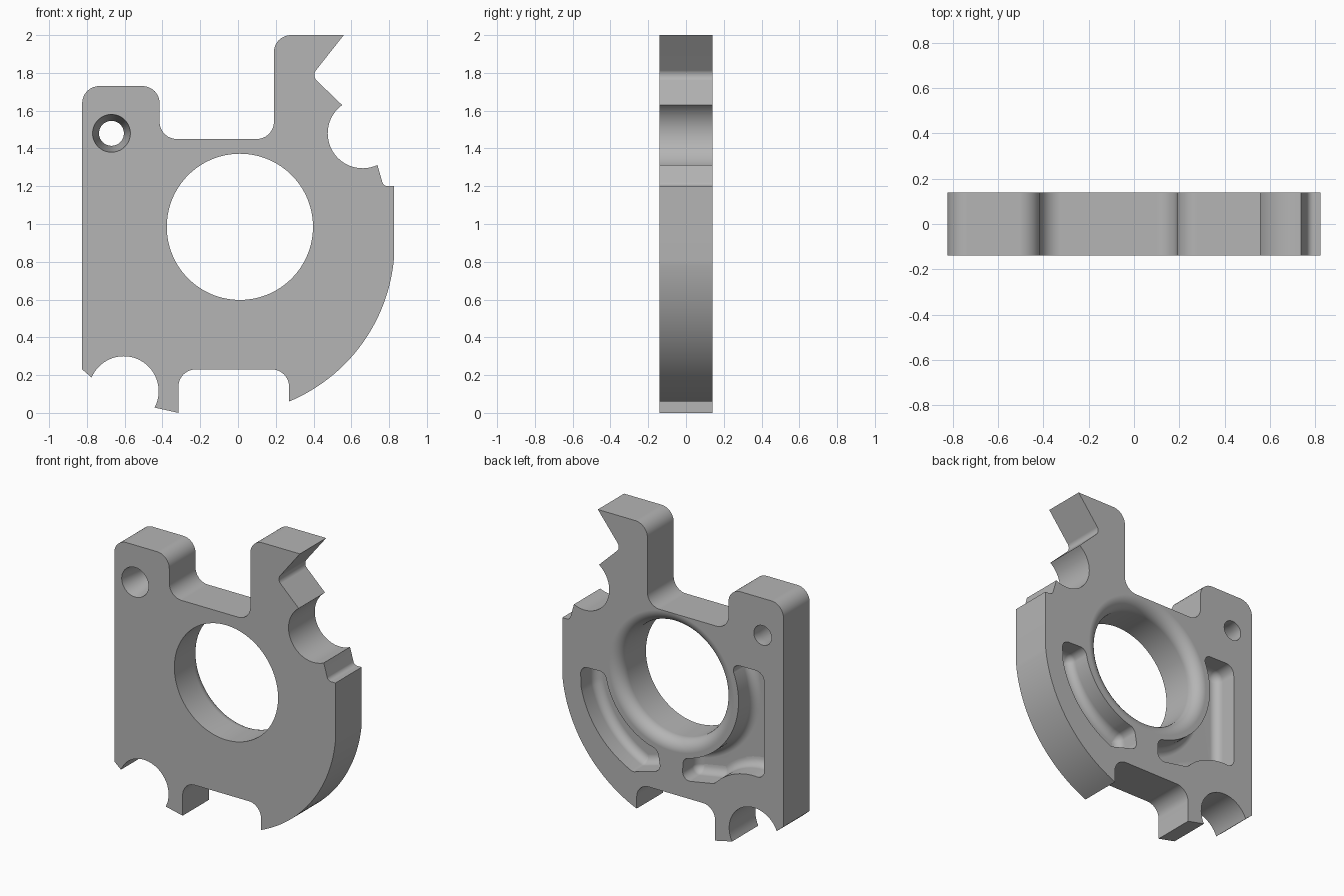
import bpy, bmesh, math
from mathutils import Vector

cube = bpy.data.objects.get("Cube")
if cube:
    bpy.data.objects.remove(cube)

HALF = 0.14
BORE = (0.01, 0.985)

metal = bpy.data.materials.new("plain grey")
metal.use_nodes = True
metal.diffuse_color = (0.46, 0.46, 0.46, 1)
metal.node_tree.nodes["Principled BSDF"].inputs["Base Color"].default_value = metal.diffuse_color


def arc(c, r, a0, a1, n=28, gap=0.0, round_ends=0.0):
    """Arc as (x, z, fillet) points; gap keeps room for rounded ends."""
    step = math.copysign(gap, a1 - a0)
    inner = [a0 + step + (a1 - a0 - 2 * step) * i / n for i in range(n + 1)]
    angles = [(a, 0) for a in inner]
    if gap:
        angles = [(a0, round_ends)] + angles + [(a1, round_ends)]
    return [(c[0] + r * math.cos(math.radians(a)), c[1] + r * math.sin(math.radians(a)), f)
            for a, f in angles]


def arc_through(p, q, s, n=32):
    """Arc from p through q to s."""
    (ax, ay), (bx, by), (cx, cy) = p, q, s
    d = 2 * (ax * (by - cy) + bx * (cy - ay) + cx * (ay - by))
    A, B, C = ax * ax + ay * ay, bx * bx + by * by, cx * cx + cy * cy
    o = ((A * (by - cy) + B * (cy - ay) + C * (ay - by)) / d,
         (A * (cx - bx) + B * (ax - cx) + C * (bx - ax)) / d)
    a0, a1 = (math.degrees(math.atan2(v[1] - o[1], v[0] - o[0])) for v in (p, s))
    return arc(o, math.dist(o, p), a0, a1, n)


def fillet(points, n=8):
    """Round each corner of a closed outline by its own radius."""
    out = []
    for i, (x, z, r) in enumerate(points):
        p = Vector((x, z))
        if not r:
            out.append(p)
            continue
        a = Vector(points[i - 1][:2]) - p
        b = Vector(points[(i + 1) % len(points)][:2]) - p
        half = a.angle(b) / 2
        t = min(r / math.tan(half), 0.48 * a.length if points[i - 1][2] else 0.95 * a.length, 0.95 * b.length)
        r = t * math.tan(half)
        a.normalize()
        b.normalize()
        centre = p + (a + b).normalized() * (r / math.sin(half))
        u, v = p + a * t - centre, p + b * t - centre
        for k in range(n + 1):
            out.append(centre + u.lerp(v, k / n).normalized() * r)
    return out


def inset(points, d):
    """Move a closed outline inwards by d."""
    area = sum(points[i - 1].cross(points[i]) for i in range(len(points)))
    side = 1 if area > 0 else -1
    out = []
    for i, p in enumerate(points):
        a = (p - points[i - 1]).normalized()
        b = (points[(i + 1) % len(points)] - p).normalized()
        na, nb = Vector((-a.y, a.x)) * side, Vector((-b.y, b.x)) * side
        out.append(p + (na + nb) * (d / max(0.3, 1 + na.dot(nb))))
    return out


def loft(name, rings):
    """Closed solid from (outline, y) rings."""
    bm = bmesh.new()
    rows = [[bm.verts.new((p[0], y, p[1])) for p in outline] for outline, y in rings]
    n = len(rows[0])
    for lo, hi in zip(rows, rows[1:]):
        for i in range(n):
            bm.faces.new((lo[i - 1], lo[i], hi[i], hi[i - 1]))
    bm.faces.new(rows[0])
    bm.faces.new(rows[-1])
    bmesh.ops.recalc_face_normals(bm, faces=bm.faces)
    mesh = bpy.data.meshes.new(name)
    bm.to_mesh(mesh)
    bm.free()
    mesh.materials.append(metal)
    obj = bpy.data.objects.new(name, mesh)
    bpy.context.collection.objects.link(obj)
    return obj


def turned(name, centre, profile, n=96):
    """Round solid along y from (radius, y) steps."""
    return loft(name, [([p[:2] for p in arc(centre, r, 0, 360 * (n - 1) / n, n - 1)], y)
                       for r, y in profile])


def pocket(name, points, floor=-0.02, r=0.055):
    """Recess cutter with a rounded floor edge."""
    outline = fillet(points)
    rings = [(outline, HALF + 0.05)]
    for k in range(7):
        a = math.pi / 2 * k / 6
        rings.append((inset(outline, r * (1 - math.cos(a))), floor + r * (1 - math.sin(a))))
    return loft(name, rings)


# Plate outline, clockwise from the lower right side of the front
R = 0.09
outline = [(-0.825, 0.23, 0), (-0.825, 1.73, R), (-0.415, 1.73, R), (-0.415, 1.45, R),
           (0.19, 1.45, R), (0.19, 2.0, R), (0.56, 2.0, 0), (0.39, 1.785, 0.04)]
outline += arc((0.66, 1.48), 0.185, 126, 295)
outline += [(0.77, 1.2, 0.03), (0.825, 1.2, 0)]
outline += arc_through((0.825, 0.81), (0.69, 0.415), (0.27, 0.06))
outline += [(0.27, 0.23, R), (-0.315, 0.23, R), (-0.315, 0, 0)]
outline += arc((-0.605, 0.115), 0.185, -28, 157)
shape = fillet(outline)
plate = loft("bracket_plate", [(shape, -HALF), (shape, HALF)])

# Main bore with a rounded back rim
rim = [(0.467 - 0.08 * math.cos(a), 0.06 + 0.08 * math.sin(a))
       for a in (math.pi / 2 * k / 8 for k in range(9))]
cutters = [turned("bore_cutter", BORE, [(0.387, -0.2)] + rim + [(0.467, 0.2)], 128)]

# Tapered screw hole
cutters.append(turned("screw_hole_cutter", (-0.67, 1.48),
                      [(0.1, -0.2), (0.1, -HALF), (0.066, 0.08), (0.066, 0.2)], 64))

# Curved pocket beside the round edge
curved = arc(BORE, 0.5, -8, -78, 24, 8, 0.05)
curved += [(0.09, 0.36, 0.05), (0.3, 0.3, 0.04)]
curved += arc_through((0.34, 0.32), (0.56, 0.5), (0.685, 0.77), 16)
curved += [(0.69, 0.91, 0.05)]
cutters.append(pocket("curved_pocket_cutter", curved))

# Corner pocket beside the straight edge
corner = arc(BORE, 0.5, 260, 151, 28, 8, 0.05)
corner += [(-0.68, 1.23, 0.06)]
corner += arc((-0.605, 0.115), 0.4, 101, 42, 16, 9, 0.05)
corner += [(-0.07, 0.34, 0.05)]
cutters.append(pocket("corner_pocket_cutter", corner))

# Cut the plate and shade it
bpy.ops.object.select_all(action='DESELECT')
plate.select_set(True)
bpy.context.view_layer.objects.active = plate
for c in cutters:
    mod = plate.modifiers.new(c.name, 'BOOLEAN')
    mod.operation = 'DIFFERENCE'
    mod.solver = 'EXACT'
    mod.object = c
    bpy.ops.object.modifier_apply(modifier=mod.name)
for c in cutters:
    bpy.data.objects.remove(c)
bpy.ops.object.shade_smooth_by_angle(angle=math.radians(30))
weighted = plate.modifiers.new("weighted_normals", 'WEIGHTED_NORMAL')
weighted.keep_sharp = True
